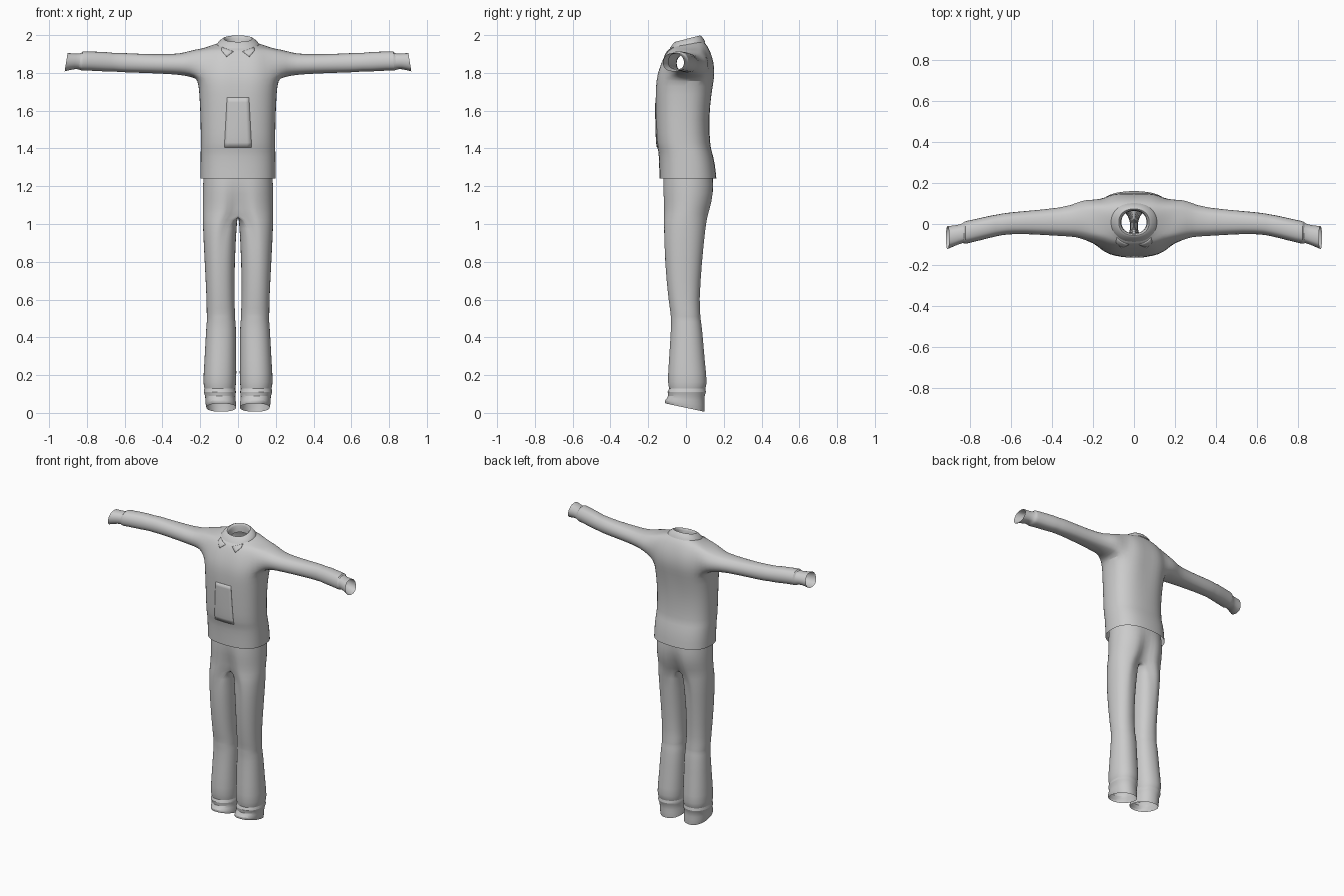
import bpy, bmesh, math
from mathutils import Vector

if "Cube" in bpy.data.objects:
    bpy.data.objects.remove(bpy.data.objects["Cube"])

cloth = bpy.data.materials.new("grey_cloth")
cloth.diffuse_color = (0.6, 0.6, 0.6, 1)
cloth.use_nodes = True
cloth.node_tree.nodes["Principled BSDF"].inputs["Base Color"].default_value = cloth.diffuse_color


def power(v, e):
    return math.copysign(abs(v) ** e, v)


def finish(name, bm, angle=50, subdivide=True):
    bmesh.ops.recalc_face_normals(bm, faces=bm.faces)
    mesh = bpy.data.meshes.new(name)
    bm.to_mesh(mesh)
    bm.free()
    mesh.materials.append(cloth)
    ob = bpy.data.objects.new(name, mesh)
    bpy.context.collection.objects.link(ob)
    bpy.ops.object.select_all(action='DESELECT')
    ob.select_set(True)
    bpy.context.view_layer.objects.active = ob
    bpy.ops.object.shade_smooth_by_angle(angle=math.radians(angle))
    if subdivide:
        mod = ob.modifiers.new("round", 'SUBSURF')
        mod.levels = mod.render_levels = 1
    return ob


def skin(bm, a, b):
    """Faces between two closed rings of equal length."""
    n = len(a)
    return [bm.faces.new((a[i], a[(i + 1) % n], b[(i + 1) % n], b[i])) for i in range(n)]


def body_ring(bm, z, hw, front, back, drop=0.0, n=24, e=0.8):
    """Horizontal ring, lowered by drop towards the front."""
    pts = []
    for i in range(n):
        t = 2 * math.pi * i / n
        x, s = hw * power(math.cos(t), e), power(math.sin(t), e)
        y = (front + back) / 2 + s * (back - front) / 2
        pts.append(bm.verts.new((x, y, z - drop * (1 - s) / 2)))
    return pts


# Shirt body: height, half width, front, back
TORSO = [(1.24, .20, -.142, .162), (1.32, .20, -.143, .155), (1.395, .199, -.147, .135),
         (1.41, .198, -.158, .13), (1.55, .199, -.162, .121), (1.70, .206, -.167, .142),
         (1.765, .215, -.163, .155), (1.82, .215, -.15, .158), (1.88, .205, -.125, .148),
         (1.935, .19, -.097, .12), (1.957, .14, -.083, .102), (1.968, .105, -.074, .09)]
HOLE_ROWS = (6, 7, 8)
bm = bmesh.new()
rings = []
for z, hw, front, back in TORSO:
    r = body_ring(bm, z, hw, front, back, max(0, min(.03, (z - 1.915) * .7)))
    if 1.6 <= z <= 1.9:  # shallow valleys down the middle of chest and back
        r[18].co.y += .009
        r[6].co.y -= .009
    rings.append(r)
bodies = [skin(bm, a, b) for a, b in zip(rings, rings[1:])]
arm_faces = (21, 22, 23, 0, 1, 2, 9, 10, 11, 12, 13, 14)
bmesh.ops.delete(bm, geom=[bodies[k][i] for k in HOLE_ROWS for i in arm_faces], context='FACES')

# Sleeves and cuffs: distance out, mid height, half height, mid depth, half depth
SLEEVE = [(.235, 1.848, .076, .02, .108), (.28, 1.846, .063, .021, .089), (.34, 1.845, .053, .01, .075),
          (.55, 1.851, .051, .008, .058), (.63, 1.855, .053, .001, .057), (.66, 1.856, .049, -.005, .056),
          (.69, 1.858, .054, -.01, .058), (.80, 1.863, .051, -.037, .059), (.828, 1.862, .054, -.042, .06),
          (.833, 1.861, .043, -.043, .051), (.86, 1.861, .041, -.053, .051), (.91, 1.856, .05, -.066, .06)]
for side in (1, -1):
    hole = [v for v in bm.verts if v.is_boundary and v.co.x * side > .12 and 1.75 < v.co.z < 1.945]
    angle = {v: math.atan2((v.co.z - 1.85) / .09, (v.co.y - .01) / .12) for v in hole}
    prev = hole = sorted(hole, key=lambda v: angle[v])
    for x, mz, rz, my, ry in SLEEVE:
        lean = .008 if x > .83 else 0
        ring = [bm.verts.new((side * (x - lean * math.sin(angle[v])), my + ry * math.cos(angle[v]),
                              mz + rz * math.sin(angle[v]))) for v in hole]
        skin(bm, prev, ring)
        prev = ring
shirt = finish("shirt", bm)

# Collar: folded band around the open neck
bm = bmesh.new()
rings = [body_ring(bm, *r, drop=.034, e=.9) for r in [
    (1.962, .116, -.088, .103), (1.978, .108, -.078, .096), (1.992, .09, -.066, .085),
    (2.002, .074, -.056, .074), (1.99, .064, -.05, .066), (1.94, .062, -.046, .064)]]
for a, b in zip(rings, rings[1:]):
    skin(bm, a, b)
finish("collar", bm)


def plate(name, corners, nx=6, nz=10):
    """Thin patch laid on the front of the shirt; corners as (x, z) around."""
    a, b, c, d = [Vector((x, -.4, z)) for x, z in corners]
    bm = bmesh.new()
    grid = [[bm.verts.new(a.lerp(b, i / nx).lerp(d.lerp(c, i / nx), j / nz)) for i in range(nx + 1)]
            for j in range(nz + 1)]
    for j in range(nz):
        for i in range(nx):
            bm.faces.new((grid[j][i], grid[j][i + 1], grid[j + 1][i + 1], grid[j + 1][i]))
    ob = finish(name, bm, 40, False)
    wrap = ob.modifiers.new("lay_on", 'SHRINKWRAP')
    wrap.target = shirt
    wrap.wrap_method = 'PROJECT'
    wrap.use_project_y = True
    wrap.use_positive_direction = True
    wrap.use_negative_direction = False
    thick = ob.modifiers.new("thick", 'SOLIDIFY')
    thick.thickness, thick.offset = .006, 0


plate("front_panel", [(-.072, 1.405), (.072, 1.405), (.058, 1.67), (-.058, 1.67)])
for side, word in ((1, "left"), (-1, "right")):
    plate(word + "_lapel", [(side * .025, 1.912), (side * .06, 1.885),
                            (side * .088, 1.918), (side * .085, 1.934)], 4, 4)

# Trousers, one leg: height, inner x, outer x, front, back
LEG = [(1.30, 0, .18, -.12, .14), (1.20, 0, .187, -.13, .155), (1.12, 0, .187, -.126, .147),
       (1.05, 0, .187, -.125, .125), (1.0, .008, .187, -.124, .112), (.80, .016, .177, -.114, .085),
       (.58, .019, .165, -.092, .07), (.52, .012, .167, -.08, .078), (.50, .016, .163, -.083, .076),
       (.47, .008, .168, -.078, .085), (.27, .008, .178, -.092, .10), (.145, .006, .187, -.10, .116),
       (.128, .016, .174, -.085, .098), (.112, .006, .186, -.105, .112), (.09, .015, .172, -.088, .096),
       (.04, .008, .174, -.118, .10), (.006, .008, .168, -.11, .098)]
N_OUT, N_IN = 14, 8
bm = bmesh.new()
prev = None
for z, inner, outer, front, back in LEG:
    mid, half = (front + back) / 2, (back - front) / 2
    hip = 1 if z > 1.04 else .25 if z > .95 else 0
    lift = max(0, .08 - z) * .6  # the hem rises at the front
    dent = min(1, max(.55, .55 + (z - 1.05) * 2.4))
    ring = []
    for i in range(N_OUT + N_IN):
        # leg oval, blended with the half hip outline that meets its mirror image at x = 0
        if i <= N_OUT:
            t = -math.pi / 2 + math.pi * i / N_OUT
            hx = 0 if i in (0, N_OUT) else outer * power(math.cos(t), .75)
            hy = math.sin(t) * (1 - (1 - dent) * max(0, 1 - hx / .07) ** 2)
        else:
            t = math.pi / 2 + math.pi * (i - N_OUT) / N_IN
            hx, hy = 0, dent * math.sin(t)
        lx = (inner + outer) / 2 + power(math.cos(t), .9) * (outer - inner) / 2
        ly = power(math.sin(t), .9)
        x, s = lx + (hx - lx) * hip, ly + (hy - ly) * hip
        ring.append(bm.verts.new((x, mid + s * half, z + lift * (1 - s) / 2)))
    if prev:
        faces = skin(bm, prev, ring)
        if hip == 1:  # hips stay open through the middle
            bmesh.ops.delete(bm, geom=faces[N_OUT:], context='FACES_ONLY')
    prev = ring
bmesh.ops.delete(bm, geom=[e for e in bm.edges if not e.link_faces], context='EDGES')
bmesh.ops.delete(bm, geom=[v for v in bm.verts if not v.link_faces], context='VERTS')
trousers = finish("trousers", bm, 60)
mirror = trousers.modifiers.new("mirror", 'MIRROR')
mirror.merge_threshold = .001
trousers.modifiers.move(1, 0)
